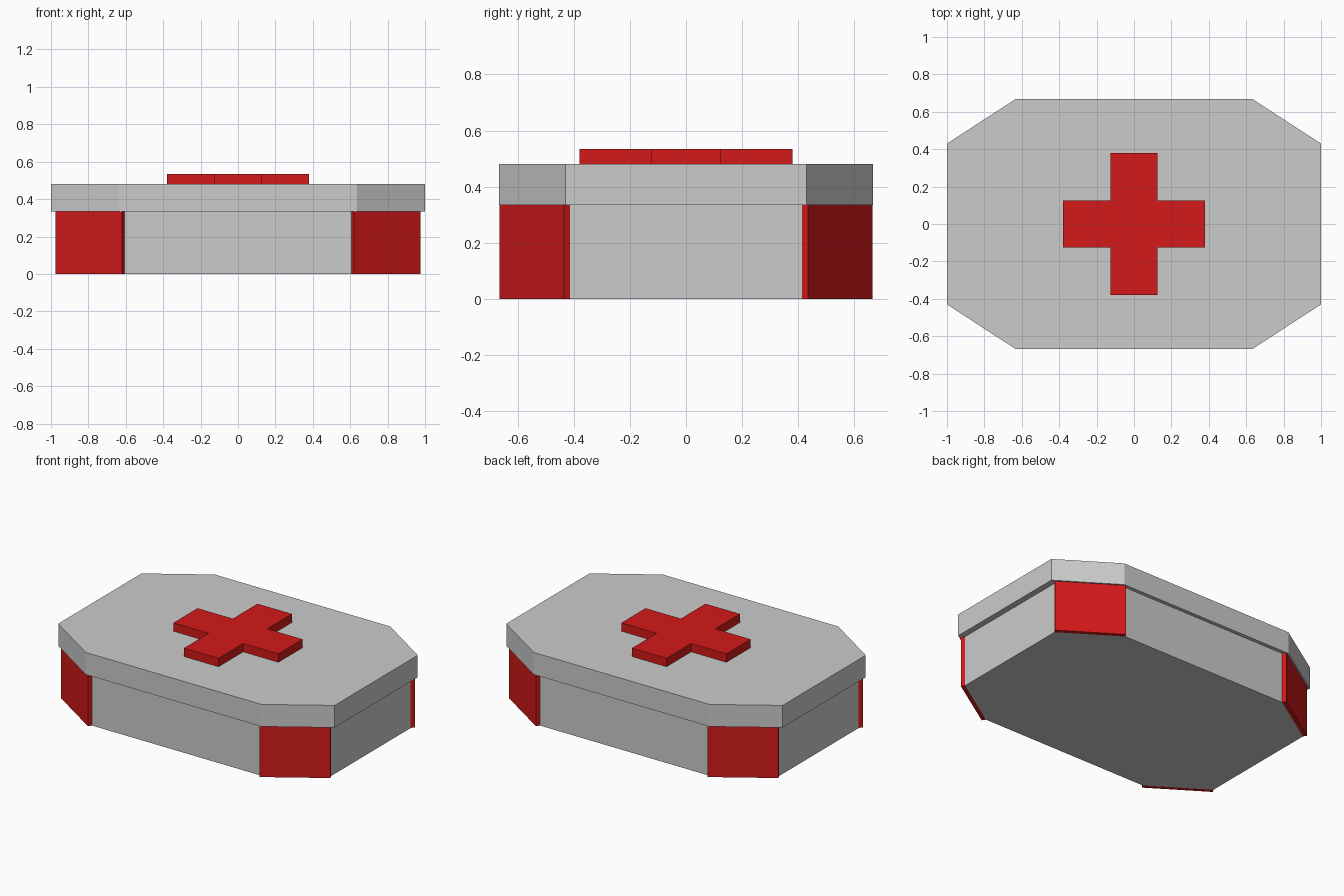
import bpy, bmesh

if "Cube" in bpy.data.objects:
    bpy.data.objects.remove(bpy.data.objects["Cube"])

red = bpy.data.materials.new("red")
red.diffuse_color = (0.65, 0.01, 0.01, 1)
red.use_nodes = True
red.node_tree.nodes["Principled BSDF"].inputs["Base Color"].default_value = red.diffuse_color


def prism(name, outline, z0, z1, mat=None):
    """Extrude a flat outline straight up from z0 to z1."""
    bm = bmesh.new()
    face = bm.faces.new([bm.verts.new((x, y, z0)) for x, y in outline])
    ext = bmesh.ops.extrude_face_region(bm, geom=[face], use_keep_orig=True)
    top = [g for g in ext["geom"] if isinstance(g, bmesh.types.BMVert)]
    bmesh.ops.translate(bm, verts=top, vec=(0, 0, z1 - z0))
    bmesh.ops.recalc_face_normals(bm, faces=bm.faces[:])
    mesh = bpy.data.meshes.new(name)
    bm.to_mesh(mesh)
    bm.free()
    obj = bpy.data.objects.new(name, mesh)
    bpy.context.collection.objects.link(obj)
    if mat:
        mesh.materials.append(mat)
    return obj


def four_way(quarter):
    """Repeat a two-point corner around all four quadrants."""
    a, b = quarter
    return [(a[0], a[1]), (b[0], b[1]), (b[0], -b[1]), (a[0], -a[1]),
            (-a[0], -a[1]), (-b[0], -b[1]), (-b[0], b[1]), (-a[0], a[1])]


# Case body and overhanging lid
body_corner = [(0.607, 0.643), (0.961, 0.413)]
prism("case_body", four_way(body_corner), 0, 0.335)
prism("lid", four_way([(0.635, 0.667), (1.0, 0.43)]), 0.335, 0.48)

# Red plates on the four chamfered corners
plate = body_corner + [(0.975, 0.435), (0.621, 0.665)]
for sx, side in ((-1, "left"), (1, "right")):
    for sy, end in ((-1, "front"), (1, "back")):
        prism(f"corner_plate_{end}_{side}", [(x * sx, y * sy) for x, y in plate],
              0, 0.335, red)

# Raised cross on the lid
w, r = 0.125, 0.38
cross = [(w, r), (w, w), (r, w), (r, -w), (w, -w), (w, -r),
         (-w, -r), (-w, -w), (-r, -w), (-r, w), (-w, w), (-w, r)]
prism("raised_cross", cross, 0.48, 0.535, red)
